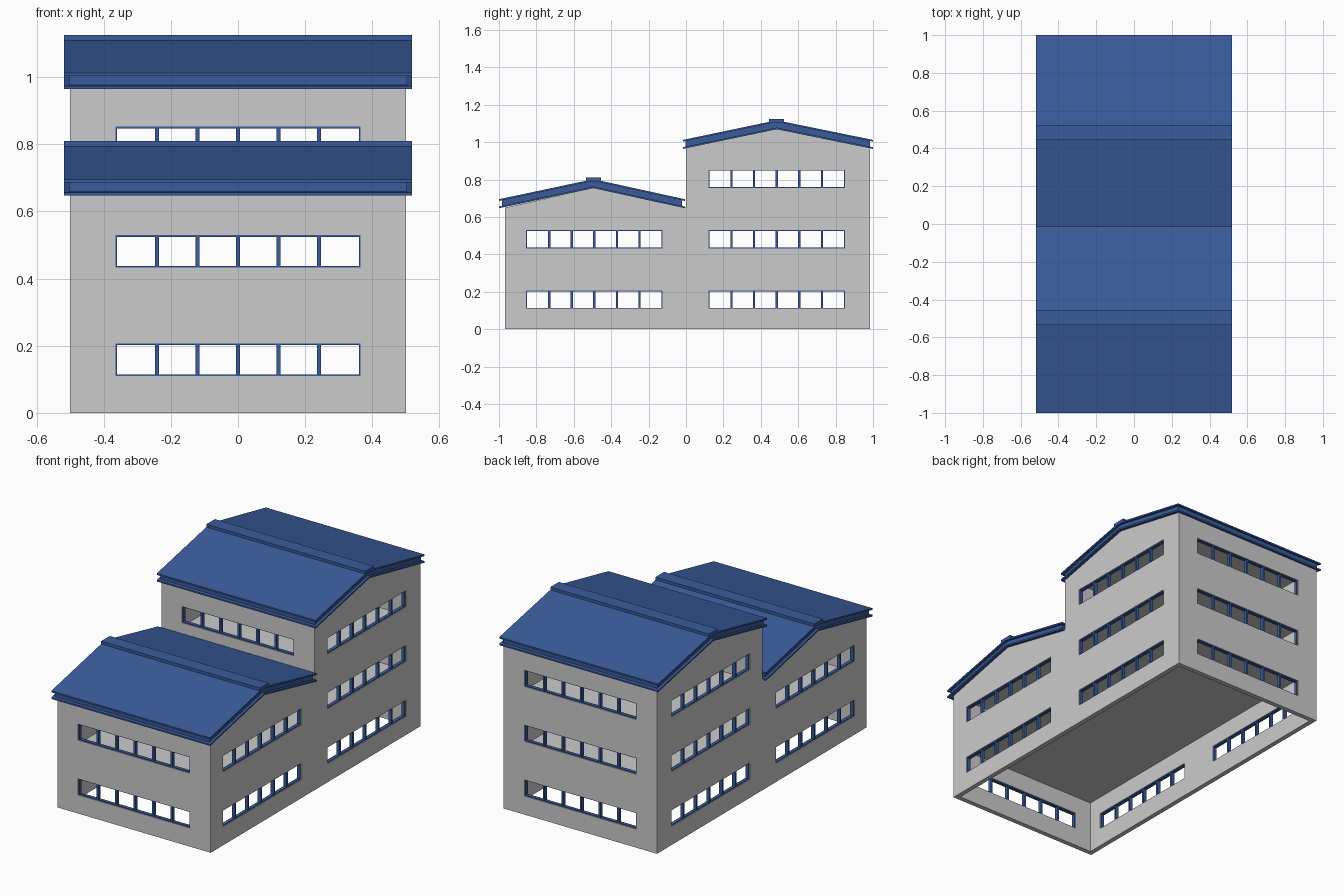
import bpy, bmesh, math
from mathutils import Matrix, Vector

if "Cube" in bpy.data.objects:
    bpy.data.objects.remove(bpy.data.objects["Cube"])

T = 0.028            # wall thickness
STOREY = 0.323       # storey height
WIN_Z, WIN_L, WIN_H = 0.158, 0.73, 0.097
Y0, Y1 = -0.968, 0.984          # front and back walls
LOW_C, HIGH_C = -0.49, 0.485    # block centres

blue = bpy.data.materials.new("roof_blue")
blue.diffuse_color = (0.042, 0.105, 0.33, 1)
blue.use_nodes = True
blue.node_tree.nodes["Principled BSDF"].inputs["Base Color"].default_value = blue.diffuse_color


def finish(name, bm, mat=None):
    bmesh.ops.recalc_face_normals(bm, faces=bm.faces[:])
    me = bpy.data.meshes.new(name)
    bm.to_mesh(me)
    bm.free()
    if mat:
        me.materials.append(mat)
    ob = bpy.data.objects.new(name, me)
    bpy.context.collection.objects.link(ob)
    return ob


def add_box(bm, x0, x1, y0, y1, z0, z1):
    m = Matrix.Translation(((x0 + x1) / 2, (y0 + y1) / 2, (z0 + z1) / 2))
    m = m @ Matrix.Diagonal((x1 - x0, y1 - y0, z1 - z0, 1))
    bmesh.ops.create_cube(bm, size=1, matrix=m)


def add_prism(bm, profile, hx):
    """Extrude a (y, z) profile from -hx to hx."""
    f = bm.faces.new([bm.verts.new((-hx, y, z)) for y, z in profile])
    ext = bmesh.ops.extrude_face_region(bm, geom=[f])
    verts = [v for v in ext["geom"] if isinstance(v, bmesh.types.BMVert)]
    bmesh.ops.translate(bm, verts=verts, vec=(2 * hx, 0, 0))


# Solid stepped building with two gables
bm = bmesh.new()
add_prism(bm, [(Y0, 0), (Y1, 0), (Y1, 0.968), (HIGH_C, 1.07), (0, 0.968),
               (0, 0.65), (-0.495, 0.755), (Y0, 0.65)], 0.5)
walls = finish("walls", bm)

# Cutters: rooms (ground floor open below), side windows, front/back windows
rooms, side, front = bmesh.new(), bmesh.new(), bmesh.new()
for k in range(3):
    y0 = Y0 if k < 2 else 0
    add_box(rooms, -0.5 + T, 0.5 - T, y0 + T, Y1 - T,
            k * STOREY if k else -0.1, (k + 1) * STOREY - 0.012)
    z0, z1 = WIN_Z + k * STOREY - WIN_H / 2, WIN_Z + k * STOREY + WIN_H / 2
    add_box(front, -WIN_L / 2, WIN_L / 2, y0 - 0.05, Y1 + 0.05, z0, z1)
    for c in ([LOW_C, HIGH_C] if k < 2 else [HIGH_C]):
        add_box(side, -0.6, 0.6, c - WIN_L / 2, c + WIN_L / 2, z0, z1)
cutters = [finish(n, b) for n, b in
           (("room_cutter", rooms), ("side_cutter", side), ("front_cutter", front))]
for c in cutters:
    c.hide_render = True
    mod = walls.modifiers.new(c.name, "BOOLEAN")
    mod.operation = "DIFFERENCE"
    mod.solver = "EXACT"
    mod.object = c
dg = bpy.context.evaluated_depsgraph_get()
cut = bpy.data.meshes.new_from_object(walls.evaluated_get(dg))
walls.modifiers.clear()
walls.data = cut
for c in cutters:
    bpy.data.objects.remove(c)

# Window frame: rim plus five mullions, one shared mesh
bm = bmesh.new()
L, H, D, R = WIN_L / 2, WIN_H / 2, 0.01, 0.005
for s in (-1, 1):
    add_box(bm, -L, L, -D, D, s * (H - R / 2) - R / 2, s * (H - R / 2) + R / 2)
for i in range(7):
    w = 0.006 if 0 < i < 6 else 0.0025
    x = (i - 3) / 3 * (L - 0.0025)
    add_box(bm, x - w, x + w, -D, D, -H + R, H - R)
frame = finish("window_frame", bm, blue)
frame_mesh = frame.data
bpy.data.objects.remove(frame)


def place_window(name, x, y, z, rot):
    ob = bpy.data.objects.new(name, frame_mesh)
    ob.location = (x, y, z)
    ob.rotation_euler.z = rot
    bpy.context.collection.objects.link(ob)


for k in range(3):
    z = WIN_Z + k * STOREY
    place_window("front_window", 0, (Y0 if k < 2 else 0) + T / 2, z, 0)
    place_window("back_window", 0, Y1 - T / 2, z, 0)
    for c in ([LOW_C, HIGH_C] if k < 2 else [HIGH_C]):
        for s in (-1, 1):
            place_window("side_window", s * (0.5 - T / 2), c, z, math.pi / 2)


def roof(name, ya, yr, yb, eave, ridge):
    """Gable roof: top sheet, inset fascia, lower lip, and flat ridge cap."""
    bm = bmesh.new()
    for top, bot, inset in ((0, 0.009, 0), (0.009, 0.039, 0.015), (0.039, 0.048, 0)):
        rise = inset * (ridge - eave) / (yr - ya)
        pts = [(ya + inset, eave + rise), (yr, ridge), (yb - inset, eave + rise)]
        add_prism(bm, [(y, z - top) for y, z in pts] +
                  [(y, z - bot) for y, z in reversed(pts)], 0.518 - inset)
    add_box(bm, -0.518, 0.518, yr - 0.04, yr + 0.04, ridge - 0.012, ridge + 0.008)
    finish(name, bm, blue)


roof("low_roof", -1.0, -0.495, -0.006, 0.695, 0.802)
roof("high_roof", -0.017, 0.485, 1.0, 1.012, 1.117)
